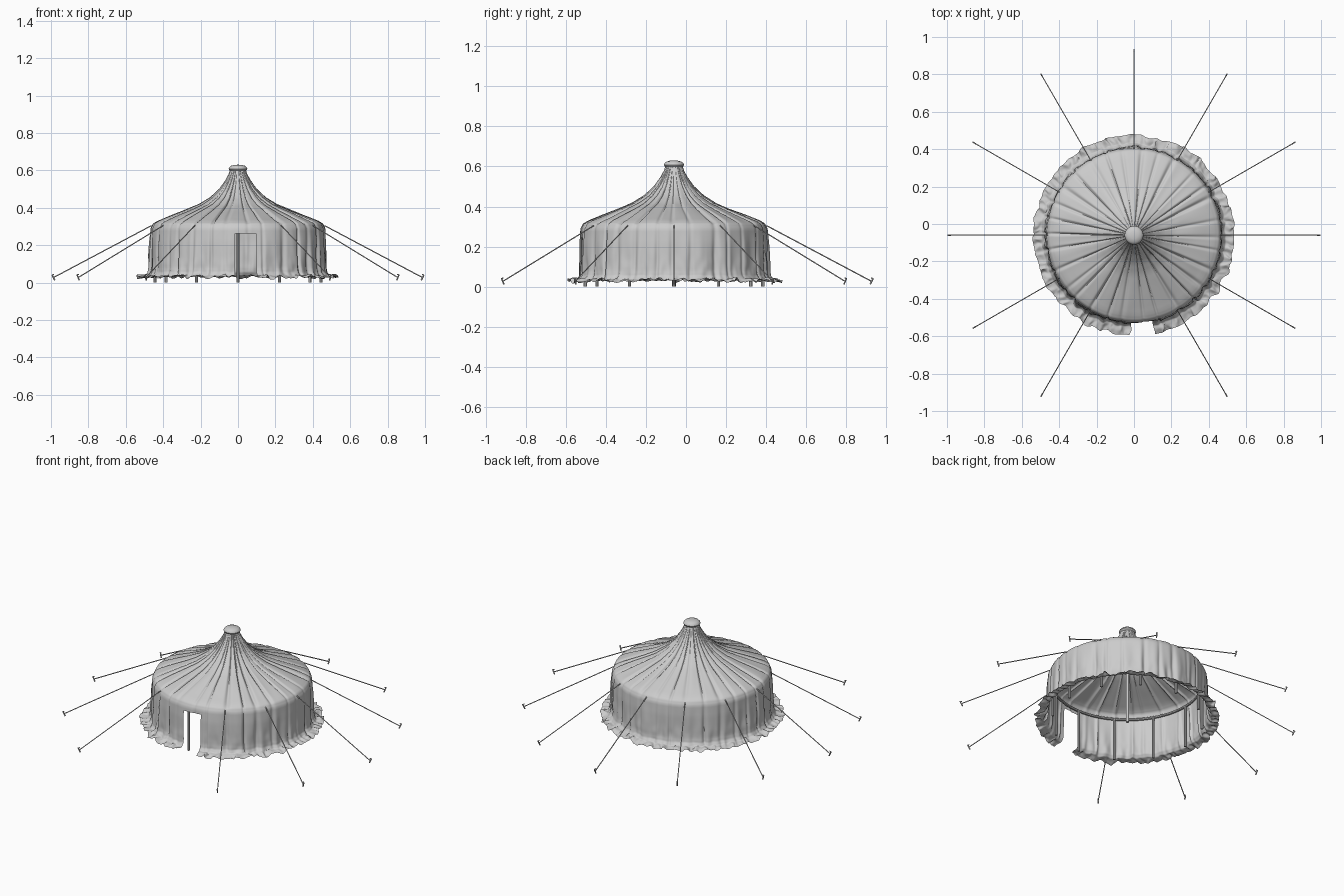
import bpy, bmesh, math, random
from mathutils import Vector, noise

if "Cube" in bpy.data.objects:
    bpy.data.objects.remove(bpy.data.objects["Cube"])

random.seed(4)
CY = -0.06          # tent centre in y
N = 540             # columns around
FRONT = -math.pi / 2


def obj(name, bm, angle=40):
    me = bpy.data.meshes.new(name)
    bm.to_mesh(me)
    bm.free()
    for p in me.polygons:
        p.use_smooth = True
    ob = bpy.data.objects.new(name, me)
    bpy.context.collection.objects.link(ob)
    bpy.ops.object.select_all(action='DESELECT')
    bpy.context.view_layer.objects.active = ob
    ob.select_set(True)
    bpy.ops.object.shade_smooth_by_angle(angle=math.radians(angle))
    return ob


def polar(r, a, z):
    return Vector((r * math.cos(a), CY + r * math.sin(a), z))


def rod(name, p, q, radius, sides=8):
    bm = bmesh.new()
    d = q - p
    bmesh.ops.create_cone(bm, cap_ends=True, segments=sides, radius1=radius, radius2=radius, depth=d.length)
    bmesh.ops.rotate(bm, verts=bm.verts, matrix=d.to_track_quat('Z', 'Y').to_matrix())
    bmesh.ops.translate(bm, verts=bm.verts, vec=(p + q) / 2)
    return obj(name, bm)


def lathe(name, pts, sides=32):
    bm = bmesh.new()
    rings = [[bm.verts.new(polar(r, 2 * math.pi * i / sides, z)) for i in range(sides)] for r, z in pts]
    for a, b in zip(rings, rings[1:]):
        for i in range(sides):
            j = (i + 1) % sides
            bm.faces.new((a[i], a[j], b[j], b[i]))
    bmesh.ops.remove_doubles(bm, verts=bm.verts, dist=1e-5)
    bmesh.ops.recalc_face_normals(bm, faces=bm.faces)
    return obj(name, bm)


# Canvas: one draped sheet, roof + wall + skirt, pleated around the centre
profile = [(0.040, 0.61), (0.050, 0.58), (0.066, 0.55), (0.10, 0.502), (0.15, 0.455), (0.21, 0.418),
           (0.28, 0.389), (0.36, 0.358), (0.43, 0.330), (0.455, 0.315), (0.467, 0.29),
           (0.472, 0.22), (0.474, 0.14), (0.476, 0.08), (0.480, 0.055), (0.492, 0.038),
           (0.515, 0.034), (0.538, 0.030)]
steps = [3, 3, 3, 3, 3, 3, 3, 3, 3, 3, 5, 5, 5, 4, 4, 5, 5]
rows = []
for (p, q, n) in zip(profile, profile[1:], steps):
    rows += [(p[0] + (q[0] - p[0]) * k / n, p[1] + (q[1] - p[1]) * k / n) for k in range(n)]
rows.append(profile[-1])
seams = [((i + random.uniform(-0.22, 0.22)) * math.tau / 30, random.uniform(0.5, 1.3), random.uniform(0.014, 0.035))
         for i in range(30)]


def pleat(a):
    s = 0
    for c, h, w in seams:
        d = (a - c + math.pi) % math.tau - math.pi
        if abs(d) < 0.15:
            s = max(s, h * math.exp(-(d / w) ** 2))
    return s


def wob(a, f, z, zf):
    return noise.noise(Vector((math.cos(a) * f, math.sin(a) * f, z * zf + 7)))


bm = bmesh.new()
grid = []
for r, z in rows:
    ring = []
    wall = min(1, max(0, (0.31 - z) / 0.16))
    roof = min(1, max(0, (z - 0.30) / 0.04)) * min(1, r / 0.25)
    skirt = min(1, max(0, (r - 0.474) / 0.04)) if z < 0.1 else 0
    low = min(1, max(0, (0.16 - z) / 0.12)) * (1 - skirt)
    for i in range(N):
        a = math.tau * i / N
        pl = pleat(a)
        rr = r - pl * (0.004 + 0.008 * wall * (1 - skirt)) * min(1, r / 0.2)
        rr += wob(a, 9, z, 3) * 0.012 * wall + wob(a, 15, z, 14) * 0.010 * low
        rr += skirt * (0.016 * wob(a, 10, z, 1))
        zz = z - 0.010 * pl * roof + roof * 0.004 * wob(a, 6, r, 6)
        zz += skirt * (0.019 * wob(a, 17, r, 14) + 0.006 * wob(a, 30, r, 30))
        # ruffles lean sideways
        aa = a + skirt * 0.035 * wob(a, 12, r, 20)
        ring.append(bm.verts.new(polar(rr, aa, max(zz, 0.014))))
    grid.append(ring)
D0, D1 = math.radians(-2), math.radians(12)      # door opening
for k in range(len(rows) - 1):
    for i in range(N):
        a = math.tau * (i + 0.5) / N - math.tau - FRONT
        a = (a + math.pi) % math.tau - math.pi
        z = (rows[k][1] + rows[k + 1][1]) / 2
        if z < 0.262 and D0 < a < D1:
            continue
        j = (i + 1) % N
        bm.faces.new((grid[k][i], grid[k + 1][i], grid[k + 1][j], grid[k][j]))
bmesh.ops.delete(bm, geom=[v for v in bm.verts if not v.link_faces], context='VERTS')
obj("canvas", bm, 60)

# Top cap
lathe("top_cap", [(0, 0.63), (0.02, 0.629), (0.038, 0.624), (0.048, 0.615), (0.05, 0.608),
                  (0.046, 0.60), (0.038, 0.596), (0, 0.596)])

# Frame: centre pole, ring beam and twelve wall poles
rod("centre_pole", polar(0, 0, 0), polar(0, 0, 0.60), 0.009, 12)
lathe("ring_beam", [(0.443 + 0.008 * math.cos(t * math.tau / 8), 0.272 + 0.008 * math.sin(t * math.tau / 8))
                    for t in range(9)], 72)
for i in range(12):
    a = FRONT + i * math.tau / 12
    rod("wall_pole", polar(0.443, a, 0), polar(0.443, a, 0.275), 0.008)
    # Guy rope and peg, none in front of the door
    if i:
        rod("guy_rope", polar(0.462, a, 0.305), polar(0.986, a, 0.027), 0.003, 6)
        rod("ground_peg", polar(0.980, a, 0.012), polar(0.994, a, 0.042), 0.004, 6)
        rod("peg_hook", polar(0.994, a, 0.041), polar(0.984, a, 0.043), 0.003, 6)
